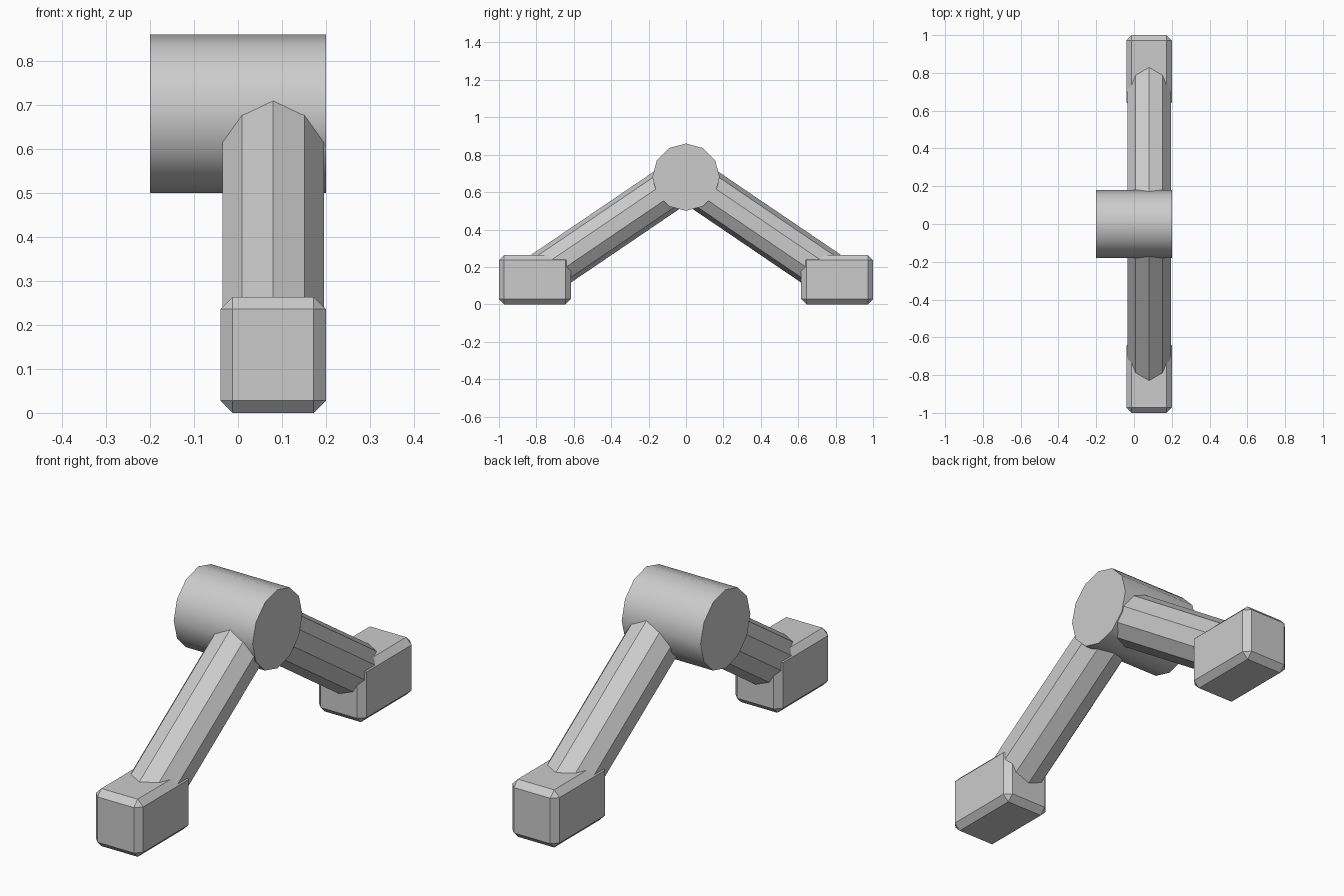
import bpy, bmesh, math
from mathutils import Matrix, Vector

if "Cube" in bpy.data.objects:
    bpy.data.objects.remove(bpy.data.objects["Cube"])

HUB = Vector((0, 0, 0.68))
LEG_X = 0.08


def add_object(name, bm):
    mesh = bpy.data.meshes.new(name)
    bmesh.ops.recalc_face_normals(bm, faces=bm.faces)
    bm.to_mesh(mesh)
    bm.free()
    obj = bpy.data.objects.new(name, mesh)
    bpy.context.collection.objects.link(obj)
    return obj


def prism(name, start, end, radius, sides):
    """Closed prism between two points, with a corner in the y-z plane."""
    axis = end - start
    rot = Vector((0, 0, 1)).rotation_difference(axis.normalized()).to_matrix().to_4x4()
    bm = bmesh.new()
    bmesh.ops.create_cone(bm, cap_ends=True, segments=sides, radius1=radius,
                          radius2=radius, depth=axis.length,
                          matrix=Matrix.Translation((start + end) / 2) @ rot)
    return add_object(name, bm)


def chamfered_block(name, center, size, width):
    bm = bmesh.new()
    bmesh.ops.create_cube(bm, size=1, matrix=Matrix.Translation(center) @ Matrix.Diagonal((*size, 1)))
    bmesh.ops.bevel(bm, geom=bm.edges[:], offset=width, offset_type='OFFSET',
                    segments=1, affect='EDGES')
    return add_object(name, bm)


# Hub: twelve-sided barrel along x, smooth round the side, flat caps
hub = prism("hub", HUB - Vector((0.2, 0, 0)), HUB + Vector((0.2, 0, 0)), 0.18, 12)
bpy.context.view_layer.objects.active = hub
hub.select_set(True)
bpy.ops.object.shade_smooth_by_angle(angle=math.radians(40))
hub.select_set(False)

# Ten-sided leg and chamfered foot on each side
for side, label in ((-1, "front"), (1, "back")):
    foot = Vector((LEG_X, side * 0.808, 0.132))
    prism(label + "_leg", Vector((LEG_X, 0, HUB.z)), foot, 0.121, 10)
    chamfered_block(label + "_foot", foot, (0.24, 0.384, 0.264), 0.028)
